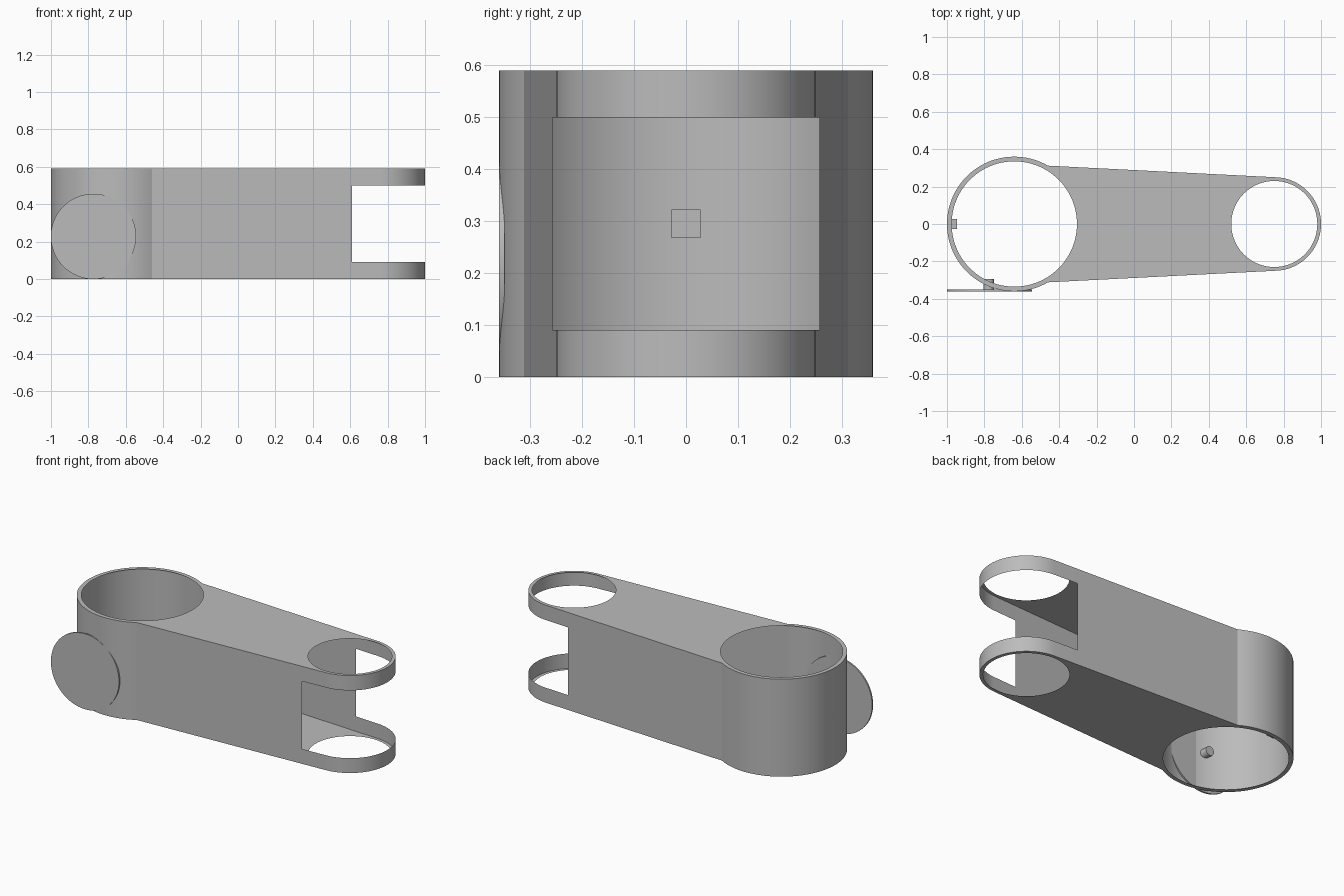
import bpy, bmesh
from math import sin, cos, pi, radians, sqrt, asin
from mathutils import Matrix

old = bpy.data.objects.get("Cube")
if old:
    bpy.data.objects.remove(old)

grey = bpy.data.materials.new("plain_grey")
grey.use_nodes = True
grey.diffuse_color = (0.5, 0.5, 0.5, 1)
grey.node_tree.nodes["Principled BSDF"].inputs["Base Color"].default_value = (0.5, 0.5, 0.5, 1)

HEIGHT = 0.59
BIG_X, BIG_R, BIG_HOLE = -0.64, 0.36, 0.335
SMALL_X, SMALL_R, SMALL_HOLE = 0.75, 0.25, 0.23
SLOT_X, SLOT_LOW, SLOT_HIGH = 0.61, 0.09, 0.5


def finish(bm, name):
    mesh = bpy.data.meshes.new(name)
    bm.to_mesh(mesh)
    bm.free()
    obj = bpy.data.objects.new(name, mesh)
    bpy.context.collection.objects.link(obj)
    mesh.materials.append(grey)
    bpy.ops.object.select_all(action='DESELECT')
    obj.select_set(True)
    bpy.context.view_layer.objects.active = obj
    bpy.ops.object.shade_smooth_by_angle(angle=radians(20))
    return obj


def arc(cx, r, start, end, steps):
    return [(cx + r * cos(start + (end - start) * i / steps),
             r * sin(start + (end - start) * i / steps)) for i in range(steps + 1)]


def ring_of_edges(bm, verts):
    return [bm.edges.get((a, b)) or bm.edges.new((a, b))
            for a, b in zip(verts, verts[1:] + verts[:1])]


# Outline: small rounded end, tapering sides, large rounded end
tangent = radians(87)
corner = radians(60)
end_x, end_y = SMALL_X + SMALL_R * cos(tangent), SMALL_R * sin(tangent)
cor_x, cor_y = BIG_X + BIG_R * cos(corner), BIG_R * sin(corner)
slot_y = end_y + (cor_y - end_y) * (end_x - SLOT_X) / (end_x - cor_x)
outline = (arc(SMALL_X, SMALL_R, -tangent, tangent, 48) + [(SLOT_X, slot_y)]
           + arc(BIG_X, BIG_R, corner, 2 * pi - corner, 72) + [(SLOT_X, -slot_y)])

# Hollow thin arm body, with a slot through the wall of the small end
bm = bmesh.new()
levels = [[bm.verts.new((x, y, z)) for x, y in outline]
          for z in (0, SLOT_LOW, SLOT_HIGH, HEIGHT)]
count = len(outline)
for band in range(3):
    low, high = levels[band], levels[band + 1]
    for i in range(count):
        j = (i + 1) % count
        in_slot = min(outline[i][0], outline[j][0]) > SLOT_X - 0.001
        if not (band == 1 and in_slot):
            bm.faces.new((low[i], low[j], high[j], high[i]))

# Top and bottom plates, each with two round holes
for level, up in ((levels[0], -1), (levels[3], 1)):
    edges = ring_of_edges(bm, level)
    z = level[0].co.z
    for cx, r in ((BIG_X, BIG_HOLE), (SMALL_X, SMALL_HOLE)):
        hole = [bm.verts.new((x, y, z)) for x, y in arc(cx, r, 0, 2 * pi, 96)[:-1]]
        edges += ring_of_edges(bm, hole)
    filled = bmesh.ops.triangle_fill(bm, edges=edges, use_beauty=True, normal=(0, 0, up))
    for f in filled["geom"]:
        if isinstance(f, bmesh.types.BMFace):
            f.normal_update()
            if f.normal.z * up < 0:
                f.normal_flip()
finish(bm, "arm_body")


def cylinder_along_y(name, x, z, r, y0, y1, segments):
    bm = bmesh.new()
    place = Matrix.Translation((x, (y0 + y1) / 2, z)) @ Matrix.Rotation(pi / 2, 4, 'X')
    bmesh.ops.create_cone(bm, cap_ends=True, segments=segments, radius1=r, radius2=r,
                          depth=y1 - y0, matrix=place)
    return finish(bm, name)


# Round cover disc on the front, with its pin reaching inside
cylinder_along_y("cover_disc", -0.773, 0.228, 0.228, -0.36, -0.35, 96)
cylinder_along_y("cover_pin", -0.777, 0.228, 0.0275, -0.35, -0.295, 32)

# Small square key inside the large end
bm = bmesh.new()
bmesh.ops.create_cube(bm, size=0.055, matrix=Matrix.Translation((-0.9725, 0, HEIGHT / 2)))
finish(bm, "square_key")
